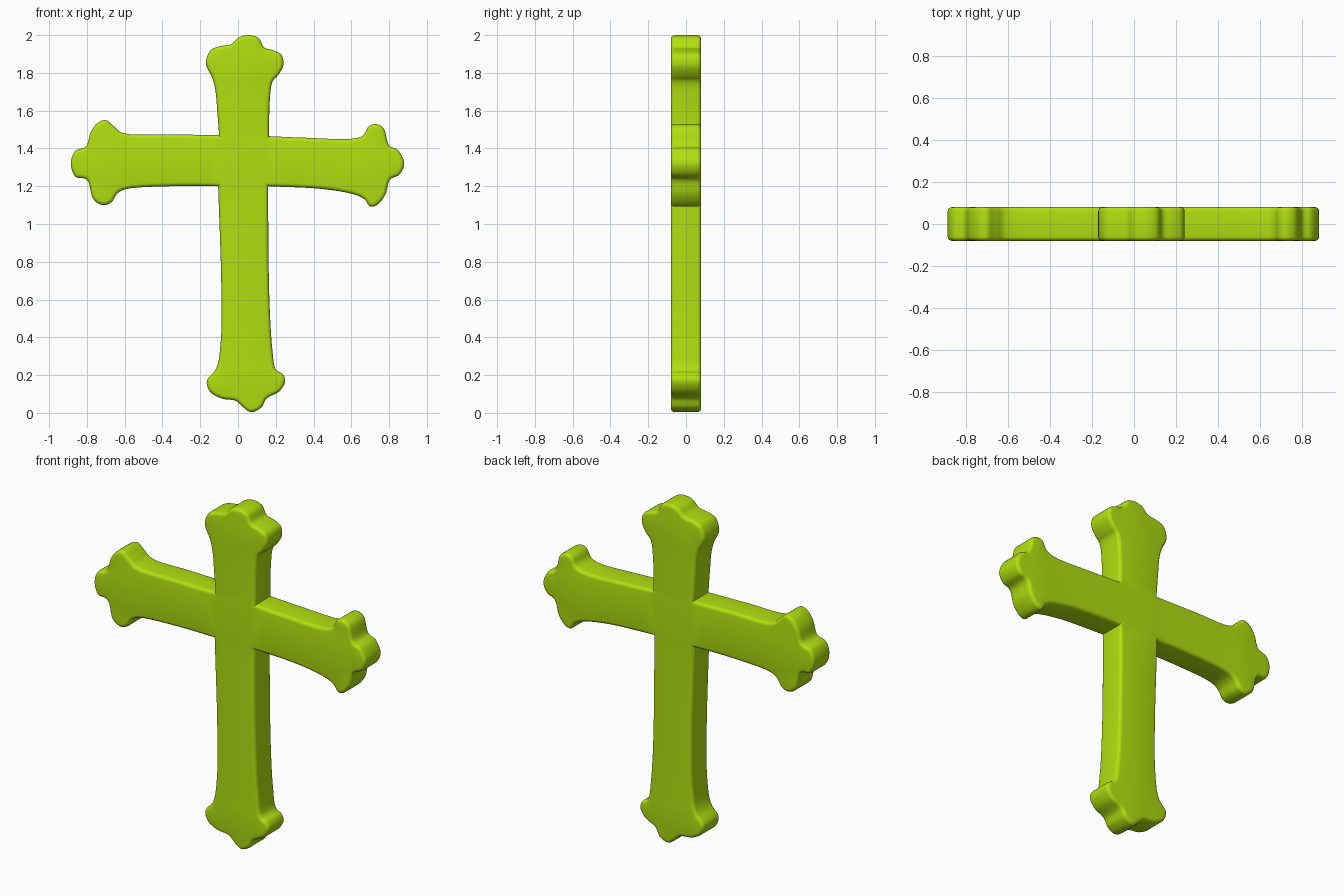
import bpy, bmesh
from mathutils import Vector
from math import sin, cos, pi, radians

if "Cube" in bpy.data.objects:
    bpy.data.objects.remove(bpy.data.objects["Cube"])

HALF_DEPTH, ROUND = 0.08, 0.02

# Inner corners where the arms meet, clockwise seen from the front (x, z)
corners = [(-.10, 1.47), (.165, 1.465), (.16, 1.20), (-.105, 1.20)]

# Flared, three-lobed outline of each arm, between successive corners
top_arm = [(-.11, 1.60), (-.12, 1.71), (-.137, 1.775), (-.17, 1.85), (-.145, 1.92),
           (-.10, 1.94), (-.035, 1.952), (0, 1.985), (.057, 2.0), (.11, 1.983),
           (.138, 1.935), (.185, 1.92), (.23, 1.895), (.24, 1.84), (.21, 1.785),
           (.183, 1.755), (.168, 1.65)]
right_arm = [(.35, 1.457), (.62, 1.453), (.665, 1.472), (.69, 1.515), (.725, 1.53),
             (.77, 1.508), (.80, 1.415), (.845, 1.393), (.88, 1.32), (.855, 1.262),
             (.805, 1.235), (.78, 1.155), (.735, 1.10), (.70, 1.093), (.67, 1.13),
             (.62, 1.155), (.45, 1.185)]
foot_arm = [(.161, .87), (.168, .55), (.182, .335), (.20, .23), (.235, .207),
            (.25, .17), (.22, .115), (.15, .075), (.125, .03), (.07, .004),
            (.027, .03), (-.01, .063), (-.09, .077), (-.15, .115), (-.165, .17),
            (-.115, .235), (-.092, .37), (-.088, .65)]
left_arm = [(-.36, 1.20), (-.60, 1.183), (-.64, 1.16), (-.67, 1.115), (-.715, 1.10),
            (-.765, 1.13), (-.80, 1.235), (-.86, 1.25), (-.885, 1.325), (-.86, 1.388),
            (-.805, 1.41), (-.78, 1.485), (-.743, 1.535), (-.70, 1.55), (-.655, 1.515),
            (-.61, 1.482), (-.36, 1.475)]


def smooth_path(pts, steps=5):
    """Centripetal spline through pts, leaving off the last point."""
    p = [Vector(q) for q in pts]
    p = [2 * p[0] - p[1]] + p + [2 * p[-1] - p[-2]]
    out = []
    for a, b, c, d in zip(p, p[1:], p[2:], p[3:]):
        t1 = (b - a).length ** .5
        t2 = t1 + (c - b).length ** .5
        t3 = t2 + (d - c).length ** .5
        for i in range(steps):
            t = t1 + (t2 - t1) * i / steps
            ab = a.lerp(b, t / t1)
            bc = b.lerp(c, (t - t1) / (t2 - t1))
            cd = c.lerp(d, (t - t2) / (t3 - t2))
            out.append(ab.lerp(bc, t / t2).lerp(bc.lerp(cd, (t - t1) / (t3 - t1)),
                                                (t - t1) / (t2 - t1)))
    return out


def inset(loop, dist):
    """Move a clockwise outline inward with mitred corners."""
    out = []
    for i, p in enumerate(loop):
        u = (p - loop[i - 1]).normalized()
        v = (loop[(i + 1) % len(loop)] - p).normalized()
        n1, n2 = Vector((u.y, -u.x)), Vector((v.y, -v.x))
        out.append(p + (n1 + n2) * dist / (1 + n1.dot(n2)))
    return out


outline = []
for i, arm in enumerate((top_arm, right_arm, foot_arm, left_arm)):
    outline += smooth_path([corners[i]] + arm + [corners[(i + 1) % 4]])

# Rounded rim section: (inset, y) from front face to back face
rim = [(ROUND * (1 - sin(a)), -HALF_DEPTH + ROUND * (1 - cos(a)))
       for a in (k * pi / 8 for k in range(5))]
rim += [(d, -y) for d, y in reversed(rim)]

# Cross body: stacked outlines, side walls and flat caps
bm = bmesh.new()
rings = [[bm.verts.new((q.x, y, q.y)) for q in inset(outline, d)] for d, y in rim]
n = len(outline)
for r, s in zip(rings, rings[1:]):
    for i in range(n):
        j = (i + 1) % n
        bm.faces.new((r[i], r[j], s[j], s[i]))
caps = [bm.faces.new(rings[0]), bm.faces.new(rings[-1])]
bmesh.ops.recalc_face_normals(bm, faces=bm.faces)
bmesh.ops.triangulate(bm, faces=caps)
mesh = bpy.data.meshes.new("cross")
bm.to_mesh(mesh)
bm.free()
cross = bpy.data.objects.new("cross", mesh)
bpy.context.collection.objects.link(cross)

# Lime green colour
lime = bpy.data.materials.new("lime_green")
lime.diffuse_color = (.44, .74, .005, 1)
lime.use_nodes = True
lime.node_tree.nodes["Principled BSDF"].inputs["Base Color"].default_value = lime.diffuse_color
mesh.materials.append(lime)

bpy.context.view_layer.objects.active = cross
cross.select_set(True)
bpy.ops.object.shade_smooth_by_angle(angle=radians(40))
